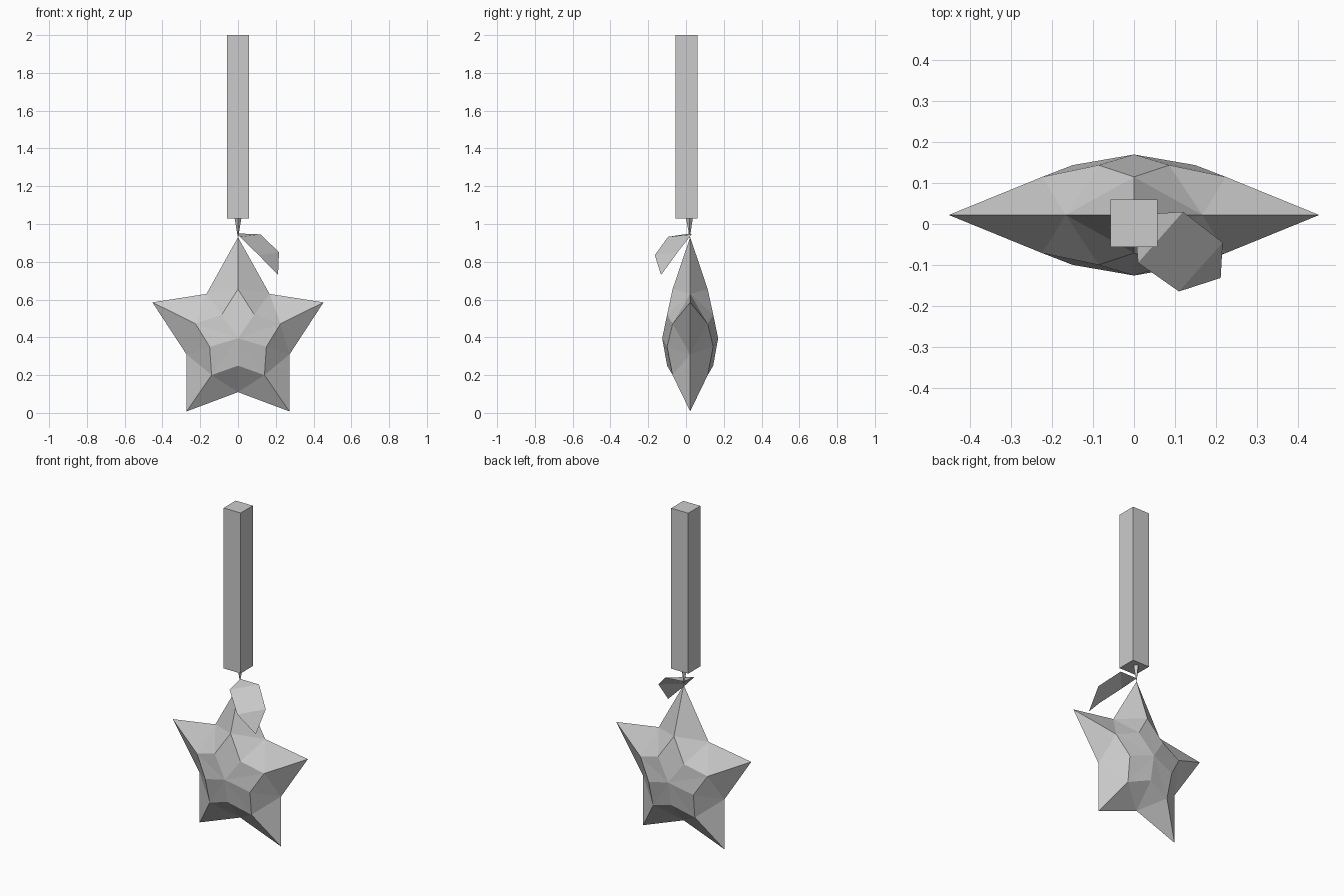
import bpy

if "Cube" in bpy.data.objects:
    bpy.data.objects.remove(bpy.data.objects["Cube"])

GREY = bpy.data.materials.new("plain_grey")
GREY.diffuse_color = (0.6, 0.6, 0.6, 1)
GREY.use_nodes = True
GREY.node_tree.nodes["Principled BSDF"].inputs["Base Color"].default_value = GREY.diffuse_color


def add_part(name, verts, faces):
    mesh = bpy.data.meshes.new(name)
    mesh.from_pydata(verts, [], faces)
    mesh.materials.append(GREY)
    obj = bpy.data.objects.new(name, mesh)
    bpy.context.collection.objects.link(obj)
    return obj


def full_loop(half):
    """Complete a clockwise half outline (first and last on the axis)."""
    return half + [(-x, z) for x, z in half[-2:0:-1]]


# Star: outline alternates tip and notch; the raised ring sits inside it
outline = full_loop([(0, 0.93), (0.167, 0.63), (0.453, 0.585),
                     (0.273, 0.31), (0.272, 0.008), (0, 0.11)])
ring = full_loop([(0, 0.655), (0.086, 0.52), (0.225, 0.472),
                  (0.15, 0.35), (0.14, 0.2), (0, 0.25)])
MID_Y = 0.022
verts = [(x, MID_Y, z) for x, z in outline]
faces = []
for side in (-1, 1):
    base = len(verts)
    verts += [(x, MID_Y + side * (0.122 if i % 2 else 0.093), z)
              for i, (x, z) in enumerate(ring)]
    verts.append((0, MID_Y + side * 0.148, 0.395))
    for i in range(10):
        j = (i + 1) % 10
        tip, notch = (j, i) if i % 2 else (i, j)
        tris = [(tip, notch, base + tip),
                (notch, base + notch, base + tip),
                (base + tip, base + notch, base + 10)]
        # keep the winding outward on both halves and both sides
        flip = (i % 2 == 0) == (side > 0)
        faces += [t[::-1] if flip else t for t in tris]
star = add_part("star", verts, faces)

# Leaf: folded thin sheet hanging from the stem
add_part("leaf",
         [(0, 0.022, 0.95), (0.12, 0.03, 0.945), (0.217, -0.045, 0.85),
          (0.212, -0.132, 0.73), (0.11, -0.165, 0.835), (0.01, -0.095, 0.932)],
         [(0, 5, 1), (1, 5, 4, 2), (2, 4, 3)])

# Stem: small spike joining the star to the post
add_part("stem",
         [(-0.018, 0.018, 1.03), (0, 0.0, 1.03), (0.018, 0.018, 1.03),
          (0, 0.036, 1.03), (0, 0.02, 0.925)],
         [(0, 1, 2, 3), (1, 0, 4), (2, 1, 4), (3, 2, 4), (0, 3, 4)])

# Post: tall square bar
bpy.ops.mesh.primitive_cube_add(size=1, location=(0, 0.002, 1.514))
post = bpy.context.object
post.name = "post"
post.scale = (0.114, 0.116, 0.972)
bpy.ops.object.transform_apply(location=False, rotation=False, scale=True)
post.data.materials.append(GREY)

# Make the closed star and spike face outward
for name in ("star", "stem"):
    obj = bpy.data.objects[name]
    bpy.ops.object.select_all(action='DESELECT')
    obj.select_set(True)
    bpy.context.view_layer.objects.active = obj
    bpy.ops.object.mode_set(mode='EDIT')
    bpy.ops.mesh.select_all(action='SELECT')
    bpy.ops.mesh.normals_make_consistent(inside=False)
    bpy.ops.object.mode_set(mode='OBJECT')
